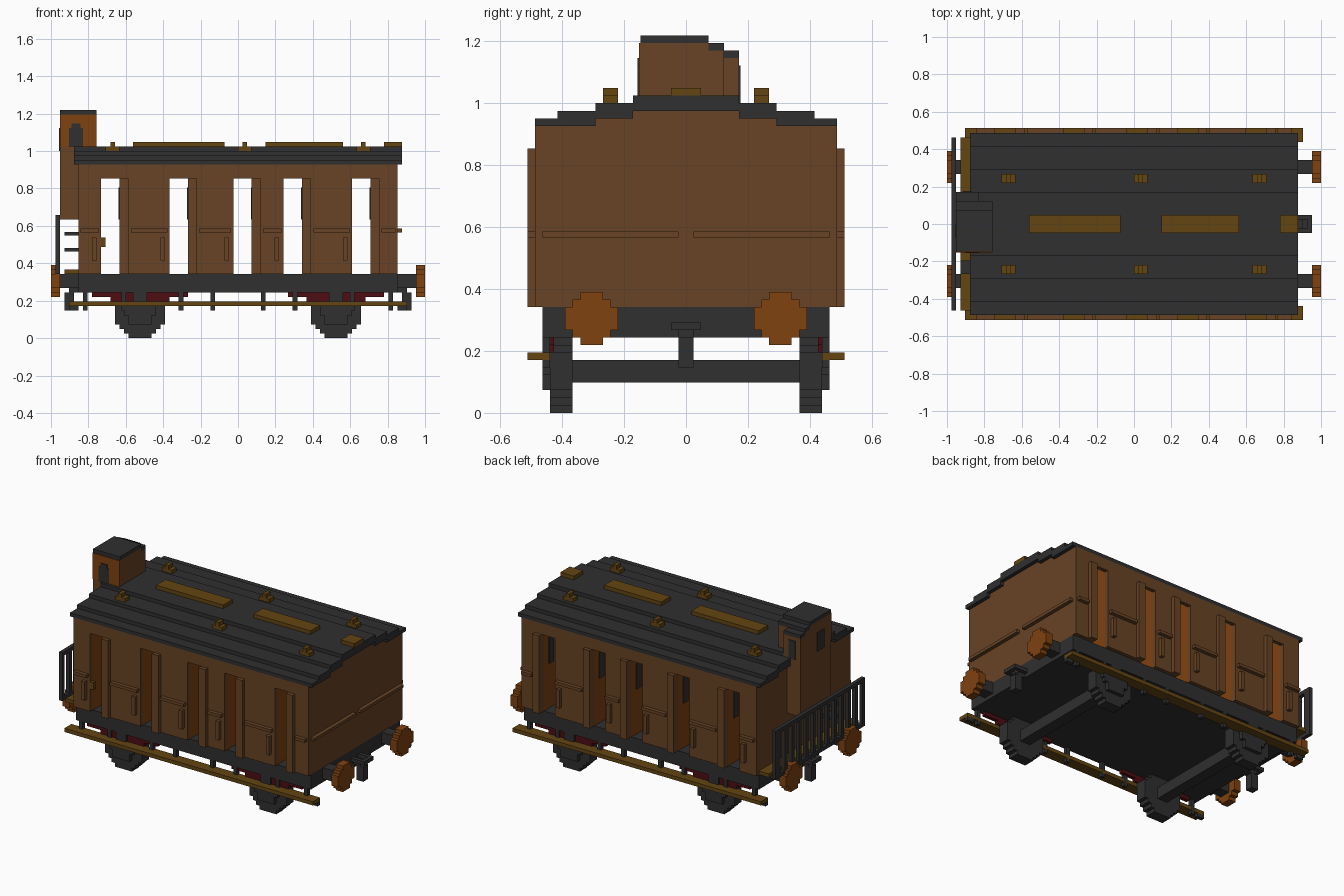
import bpy
import bmesh
from mathutils import Matrix, Vector

cube = bpy.data.objects.get("Cube")
if cube:
    bpy.data.objects.remove(cube, do_unlink=True)

# Every part sits on a block grid, with the carriage 82 blocks long
BLOCK = 2 / 82
PLATE = 0.2  # thickness of painted panes, in blocks


def material(name, red, green, blue):
    mat = bpy.data.materials.new(name)
    mat.use_nodes = True
    colour = (red, green, blue, 1)
    mat.diffuse_color = colour
    shader = mat.node_tree.nodes["Principled BSDF"]
    shader.inputs["Base Color"].default_value = colour
    return mat


brown = material("body brown", 0.135, 0.056, 0.018)
orange = material("warm orange", 0.21, 0.054, 0.005)
ochre = material("dark ochre", 0.125, 0.06, 0.006)
charcoal = material("charcoal", 0.029, 0.029, 0.029)
dark_red = material("dark red", 0.075, 0.004, 0.006)


def build(name, mat, boxes):
    """Make one object from boxes, each a triple of x, y and z ranges."""
    bm = bmesh.new()
    for box in boxes:
        low = Vector([min(span) for span in box]) * BLOCK
        high = Vector([max(span) for span in box]) * BLOCK
        place = Matrix.Translation((low + high) / 2)
        size = Matrix.Diagonal((high - low).to_4d())
        bmesh.ops.create_cube(bm, size=1, matrix=place @ size)
    mesh = bpy.data.meshes.new(name)
    bm.to_mesh(mesh)
    bm.free()
    mesh.materials.append(mat)
    part = bpy.data.objects.new(name, mesh)
    bpy.context.collection.objects.link(part)


def around(centre, half):
    return (centre - half, centre + half)


def from_start(start, length):
    return (start, start + length)


def flip(span):
    return (-span[1], -span[0])


def both_sides(boxes):
    return boxes + [(x, flip(y), z) for x, y, z in boxes]


def both_ends(boxes):
    return boxes + [(flip(x), y, z) for x, y, z in boxes]


def disc_rows(diameter, cut, centre, bottom):
    """Blocky disc: rows of spans, narrowed by two blocks per row at the ends."""
    for row in range(diameter):
        from_edge = min(row, diameter - 1 - row)
        half = diameter / 2 - max(cut - from_edge, 0)
        yield around(centre, half), from_start(bottom + row, 1)


# Main levels and planes, in blocks
FRAME, FLOOR, HEAD, EAVE, RIDGE = 10, 14, 35, 38, 42
END, WALL_IN, WALL_OUT, TRIM_OUT = 35, 19, 20, 21
DOORWAY, LEAF = 4, 2
skin = (WALL_IN, WALL_OUT)
trim = (WALL_OUT, TRIM_OUT)
opening = (FLOOR, HEAD)
inside = around(0, WALL_IN)

# Side walls, split by the doorways
doorways = [-30, -15, -1, 10, 25]
starts = [-END] + [door + DOORWAY + LEAF for door in doorways]
panels = list(zip(starts, doorways + [END]))
walls = [(panel, skin, opening) for panel in panels]
walls.append((around(0, END), skin, (HEAD, EAVE)))
build("side_walls", brown, both_sides(walls))

# End walls rise in steps under the roof
gable = [(WALL_IN, FLOOR, EAVE), (13, EAVE, EAVE + 1), (7, EAVE + 1, EAVE + 2)]
build("end_walls", brown, both_ends(
    [((END - 1, END), around(0, half), (low, high)) for half, low, high in gable]))

# Belt mouldings and handrails
belt = from_start(23.2, 0.8)
belts = [((left + 0.5, right - 0.5), trim, belt) for left, right in panels]
belts.append((from_start(END, 1), (1, WALL_IN), belt))
build("belt_mouldings", brown, both_sides(belts))
build("handrails", brown, both_sides(
    [(from_start(door - 2, 1), trim, from_start(17, 5)) for door in doorways]))

# Open doors with their panes, then compartment walls and benches
leaves = [from_start(door + DOORWAY, LEAF) for door in doorways]
build("door_edges", brown, both_sides(
    [(leaf, (WALL_IN, TRIM_OUT), opening) for leaf in leaves]))
build("door_leaves", orange, both_sides(
    [(leaf, (13, WALL_IN), opening) for leaf in leaves]))
build("door_panes", charcoal, both_sides(
    [((leaf[0] - PLATE, leaf[0]), (15, 17), (26, 33)) for leaf in leaves]))
build("partitions", orange,
      [((door - 1, door), inside, (FLOOR, EAVE)) for door in doorways])
build("benches", ochre,
      [((left + 1, right - 1), around(0, WALL_IN - 1), (FLOOR, 22))
       for left, right in panels[1:]])
build("door_handle", ochre, [(from_start(doorways[0], 1), flip(skin), (20, 22))])

# Stepped roof
roof_length = around(0, END + 1)
roof = [(roof_length, around(0, 7), (RIDGE - 2, RIDGE))]
roof += both_sides([
    (roof_length, (7, 12), (EAVE + 1, RIDGE - 1)),
    (roof_length, (12, 17), (EAVE, RIDGE - 2)),
    (roof_length, (17, WALL_OUT), (EAVE, EAVE + 1)),
])
build("roof", charcoal, roof)

# Skylights and vents
build("skylights", ochre,
      [(span, around(0, 2), from_start(RIDGE, 1)) for span in ((-23, -3), (6, 23), (32, 36))])
vents = []
for x in (-27.5, 1.5, 27.5):
    for half, low in ((1.5, RIDGE - 1), (0.5, RIDGE)):
        vents.append((around(x, half), (9, 11), from_start(low, 1)))
build("roof_vents", ochre, both_sides(vents))

# Brake cab with a roof stepped down on one side
CAB_BACK, CAB_FRONT, CAB_SIDE = -39, -31, -6
cab_length = (CAB_BACK, CAB_FRONT)
tiers = [(cab_length, (CAB_SIDE, 3), 49), (cab_length, (3, 5), 48),
         ((CAB_BACK, CAB_FRONT - 3), (5, 7), 47)]
cab = [(x, y, (RIDGE - 1, top)) for x, y, top in tiers]
cab.append(((CAB_BACK, -END), (CAB_SIDE, 7), (26, RIDGE - 1)))
build("brake_cab", brown, cab)
build("cab_roof", charcoal, [(x, y, from_start(top, 1)) for x, y, top in tiers])
build("cab_front", orange,
      [(cab_length, (CAB_SIDE - PLATE, CAB_SIDE), (RIDGE, 49))])
pane = (CAB_SIDE - 2 * PLATE, CAB_SIDE - PLATE)
build("cab_windows", charcoal, [
    (around(-35.5, 1.5), pane, (RIDGE, 46)),
    (around(-35.5, 1), pane, (46, 47)),
    ((CAB_BACK - PLATE, CAB_BACK), (-3, 0), (41, 46)),
    (around(-36.5, 1), (7, 7 + PLATE), (41, 46)),
])

# End platform, railing and steps
build("platform", ochre, [((-38, -END), inside, from_start(FLOOR, 1))])
rail = (CAB_BACK - 1, CAB_BACK)
RAIL_TOP = 26
railing = [(rail, inside, from_start(z, 1)) for z in (FLOOR, RAIL_TOP)]
railing += [(rail, from_start(y, 1), (FLOOR, RAIL_TOP))
            for y in range(-WALL_IN, WALL_IN, 3)]
railing.append((rail, (WALL_IN - 1, WALL_IN), (FLOOR, RAIL_TOP)))
build("railing", charcoal, railing)
build("platform_steps", charcoal,
      [((-38, -END), (-11, -8), from_start(z, 0.8)) for z in (19, 22.5)])

# Underframe and couplers
build("underframe", charcoal, [(around(0, END), inside, (FRAME, FLOOR))])
link = from_start(11, 1)
arms = both_sides([((END, CAB_FRONT + 70), (1, 2), link)])
hook = [((38, 39), around(0, 2), link), ((36, 38), around(0, 1), (6, FRAME)),
        ((33, 37), around(0, 1), from_start(FRAME, 1))]
build("couplers", charcoal, both_ends(arms + hook))

# Buffers
BUFFER = 12.5
build("buffer_shafts", charcoal, both_sides(both_ends(
    [((END, 39), around(BUFFER, 1.5), around(BUFFER, 1.5))])))
build("buffer_discs", orange, both_sides(both_ends(
    [((39, 41), y, z) for y, z in disc_rows(7, 2, BUFFER, 9)])))

# Wheels, axles, axle boxes and leaf springs
AXLE = 21.5
bearing = (18, WALL_IN)
build("wheels", charcoal, both_sides(both_ends(
    [(x, (15, 18), z) for x, z in disc_rows(11, 3, AXLE, 0)])))
build("axles", charcoal, both_ends([(around(AXLE, 1.5), around(0, 15), (4, 7))]))
build("axle_boxes", charcoal, both_sides(both_ends(
    [(around(AXLE, half), bearing, span)
     for half, span in ((2.5, (3, 8)), (3.5, (5, 7)), (1.5, (8, FRAME)))])))
build("leaf_springs", dark_red, both_sides(both_ends(
    [(around(AXLE, half), (17.5, 18.5), from_start(low, 1))
     for half, low in ((10.5, 9), (6.5, 8))])))

# Footboards on hangers
build("footboards", ochre, both_sides([(around(0, 37), (18, TRIM_OUT), (7, 8))]))
hangers = [(around(x, 0.5), bearing, (6, FRAME)) for x in (5.5, 12.5, 25, 33.5)]
hangers.append(((END, 37), bearing, (6, 7)))
build("footboard_hangers", charcoal, both_sides(both_ends(hangers)))
